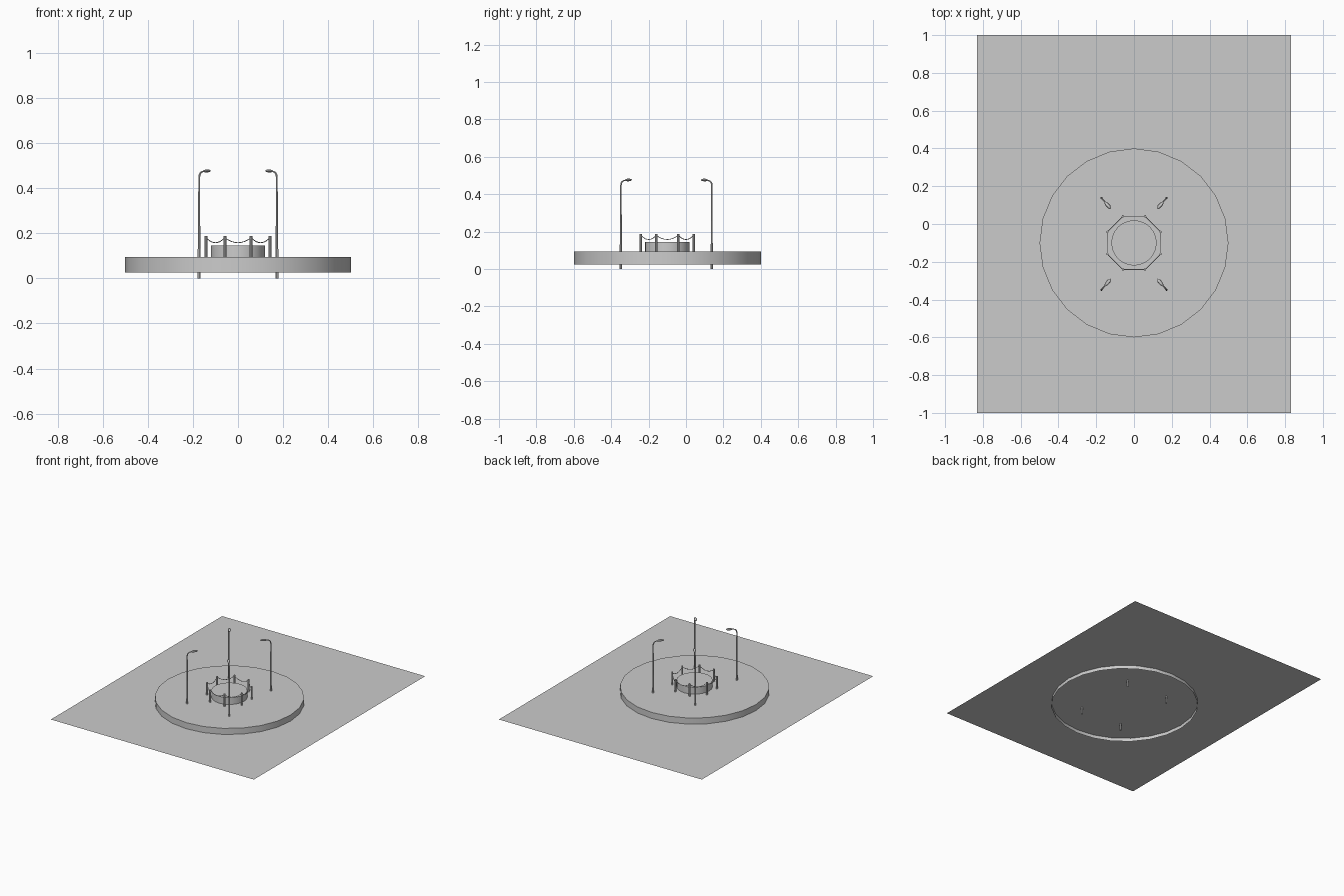
import bpy, bmesh, math
from mathutils import Vector

if "Cube" in bpy.data.objects:
    bpy.data.objects.remove(bpy.data.objects["Cube"])

CX, CY = 0.0, -0.1      # centre of the plaza
TOP = 0.095             # top level of the round platform


def finish(name, bm, smooth=True):
    me = bpy.data.meshes.new(name)
    bm.to_mesh(me)
    bm.free()
    ob = bpy.data.objects.new(name, me)
    bpy.context.collection.objects.link(ob)
    if smooth:
        bpy.ops.object.select_all(action='DESELECT')
        ob.select_set(True)
        bpy.context.view_layer.objects.active = ob
        bpy.ops.object.shade_smooth_by_angle(angle=math.radians(40))
    return ob


def sweep(bm, pts, radii, sides=8):
    """Capped tube along a path that stays in one vertical plane."""
    pts = [Vector(p) for p in pts]
    flat = Vector((pts[-1].x - pts[0].x, pts[-1].y - pts[0].y, 0))
    side = Vector((-flat.y, flat.x, 0)).normalized() if flat.length > 1e-6 else Vector((1, 0, 0))
    rings = []
    for i, p in enumerate(pts):
        t = (pts[min(i + 1, len(pts) - 1)] - pts[max(i - 1, 0)]).normalized()
        up = t.cross(side)
        rings.append([bm.verts.new(p + r * (math.cos(a) * side + math.sin(a) * up))
                      for r in [radii[i]]
                      for a in [2 * math.pi * k / sides for k in range(sides)]])
    for a, b in zip(rings, rings[1:]):
        for k in range(sides):
            n = (k + 1) % sides
            bm.faces.new((a[k], a[n], b[n], b[k]))
    bm.faces.new(rings[0])
    bm.faces.new(rings[-1])
    bmesh.ops.recalc_face_normals(bm, faces=bm.faces)


def drum(name, r, z0, z1):
    """Round block with a top and an open underside."""
    bm = bmesh.new()
    lo, hi = [[bm.verts.new((CX + r * math.cos(math.tau * k / 24),
                             CY + r * math.sin(math.tau * k / 24), z))
               for k in range(24)] for z in (z0, z1)]
    for k in range(24):
        n = (k + 1) % 24
        bm.faces.new((lo[k], lo[n], hi[n], hi[k]))
    bm.faces.new(hi)
    return finish(name, bm)


# Flat ground sheet
bm = bmesh.new()
bm.faces.new([bm.verts.new((x, y, 0.05)) for x, y in
              ((-0.83, -1), (0.83, -1), (0.83, 1), (-0.83, 1))])
finish("ground_sheet", bm, False)

# Round platform and central plinth
drum("round_platform", 0.5, 0.025, TOP)
drum("central_plinth", 0.12, TOP - 0.005, 0.145)

# Eight barrier posts with sagging ropes between them
corners = [(CX + 0.153 * math.cos(math.radians(22.5 + 45 * k)),
            CY + 0.153 * math.sin(math.radians(22.5 + 45 * k))) for k in range(8)]
for k, (x, y) in enumerate(corners):
    bm = bmesh.new()
    sweep(bm, [(x, y, TOP - 0.005), (x, y, 0.187)], [0.0065] * 2)
    finish(f"barrier_post_{k + 1}", bm)
    x2, y2 = corners[(k + 1) % 8]
    path = []
    for i in range(9):
        t = i / 8
        path.append((x + (x2 - x) * t, y + (y2 - y) * t, 0.181 - 0.023 * 4 * t * (1 - t)))
    bm = bmesh.new()
    sweep(bm, path, [0.002] * 9, 6)
    finish(f"barrier_rope_{k + 1}", bm)

# Four street lamps leaning over the plinth
profile = [(0, 0, .0065), (0, .13, .0065), (0, .14, .005), (0, .445, .004),
           (.002, .458, .004), (.008, .467, .004), (.017, .472, .0035), (.035, .475, .003)]
head = [(.028, .474, .003), (.034, .475, .007), (.045, .476, .010),
        (.060, .477, .010), (.070, .477, .007), (.075, .477, .002)]
for sx in (-1, 1):
    for sy in (-1, 1):
        base = Vector((sx * 0.172, -0.105 + sy * 0.243, 0))
        d = Vector((-sx * 0.65, -sy * 0.76, 0)).normalized()
        tag = ("left" if sx < 0 else "right") + ("_front" if sy < 0 else "_back")
        for part, prof in (("lamp_pole_", profile), ("lamp_head_", head)):
            bm = bmesh.new()
            sweep(bm, [base + d * s + Vector((0, 0, z)) for s, z, r in prof],
                  [r for s, z, r in prof])
            if part == "lamp_head_":
                # flatten the lamp head
                for v in bm.verts:
                    v.co.z = 0.476 + (v.co.z - 0.476) * 0.7
            else:
                # plane-cut foot sits level on z = 0
                for v in bm.verts:
                    v.co.z = max(v.co.z, 0)
            finish(part + tag, bm)
